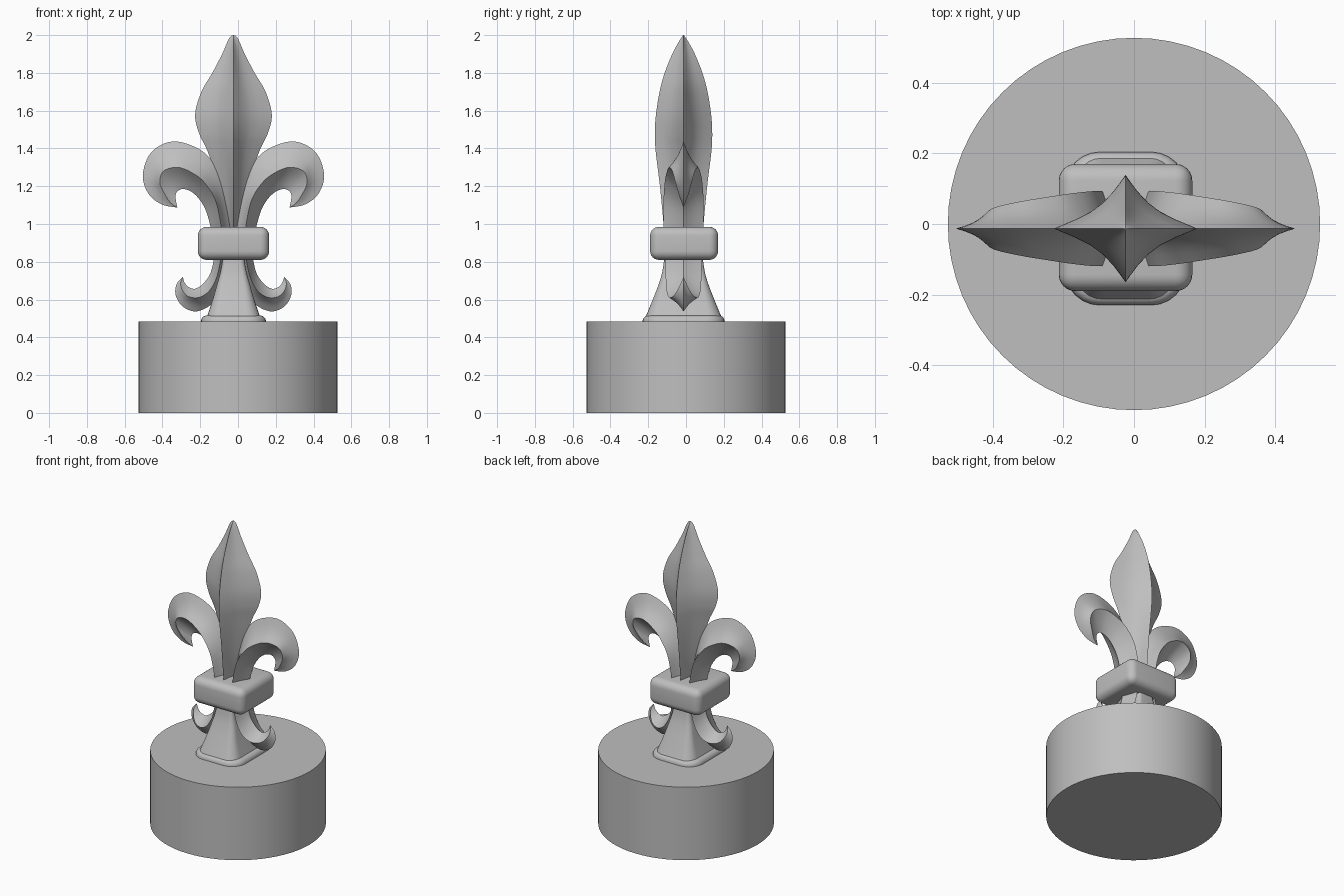
import bpy, bmesh, math
from mathutils import Vector

cube = bpy.data.objects.get("Cube")
if cube:
    bpy.data.objects.remove(cube, do_unlink=True)

CX, CY = -0.024, -0.013   # axis of the ornament

stone = bpy.data.materials.new("grey stone")
stone.use_nodes = True
grey = (0.52, 0.52, 0.52, 1)
stone.diffuse_color = grey
stone.node_tree.nodes["Principled BSDF"].inputs["Base Color"].default_value = grey


def finish(name, bm, location, angle=30):
    bmesh.ops.remove_doubles(bm, verts=bm.verts, dist=0.0004)
    bmesh.ops.recalc_face_normals(bm, faces=bm.faces)
    mesh = bpy.data.meshes.new(name)
    bm.to_mesh(mesh)
    bm.free()
    mesh.materials.append(stone)
    obj = bpy.data.objects.new(name, mesh)
    bpy.context.collection.objects.link(obj)
    obj.location = location
    bpy.ops.object.select_all(action='DESELECT')
    obj.select_set(True)
    bpy.context.view_layer.objects.active = obj
    bpy.ops.object.shade_smooth_by_angle(angle=math.radians(angle))
    return obj


def smooth_rows(rows, steps=6):
    """Catmull-Rom interpolation through rows of numbers."""
    out = []
    for i in range(len(rows) - 1):
        a, b = rows[max(i - 1, 0)], rows[i]
        c, d = rows[i + 1], rows[min(i + 2, len(rows) - 1)]
        for s in range(steps):
            t = s / steps
            out.append([0.5 * (2 * q + (r - p) * t + (2 * p - 5 * q + 4 * r - w) * t * t
                               + (3 * q - p - 3 * r + w) * t ** 3)
                        for p, q, r, w in zip(a, b, c, d)])
    return out + [list(rows[-1])]


def loft(bm, rings):
    loops = [[bm.verts.new(p) for p in ring] for ring in rings]
    n = len(loops[0])
    for low, high in zip(loops, loops[1:]):
        for i in range(n):
            j = (i + 1) % n
            bm.faces.new((low[i], low[j], high[j], high[i]))
    bm.faces.new(loops[0])
    bm.faces.new(loops[-1])


def four_sided(corners, hollows, steps=5):
    """Section with four sharp corners; each side sags towards the middle."""
    middle = sum(corners, Vector()) / 4
    ring = []
    for i in range(4):
        a, b = corners[i], corners[(i + 1) % 4]
        for s in range(steps):
            t = s / steps
            p = a.lerp(b, t)
            ring.append(p.lerp(middle, hollows[i] * 4 * t * (1 - t)))
    return ring


def rounded_rectangle(hx, hy, r, z, steps=6):
    ring = []
    for k, (sx, sy) in enumerate(((1, 1), (-1, 1), (-1, -1), (1, -1))):
        for s in range(steps + 1):
            a = math.pi / 2 * (k + s / steps)
            ring.append((sx * (hx - r) + r * math.cos(a), sy * (hy - r) + r * math.sin(a), z))
    return ring


# Round plinth
bm = bmesh.new()
bmesh.ops.create_cone(bm, cap_ends=True, segments=64, radius1=0.527, radius2=0.527, depth=0.483)
finish("plinth", bm, (0, 0, 0.2415))

# Foot plate with a rounded upper edge
bm = bmesh.new()
loft(bm, [rounded_rectangle(0.172 - d, 0.217 - d, 0.1 - d, z)
          for d, z in ((0, 0.475), (0, 0.49), (0.005, 0.502), (0.014, 0.511), (0.026, 0.515))])
finish("foot_plate", bm, (CX, CY, 0))

# Flared stem: height, half width, half depth, corner radius
bm = bmesh.new()
stem = [(0.51, 0.14, 0.2, 0.07), (0.6, 0.11, 0.163, 0.05), (0.68, 0.087, 0.132, 0.035),
        (0.75, 0.068, 0.112, 0.025), (0.85, 0.05, 0.098, 0.02)]
loft(bm, [rounded_rectangle(x, y, r, z) for z, x, y, r in smooth_rows(stem)])
finish("flared_stem", bm, (CX, CY, 0), 40)

# Collar: box with rounded edges
bm = bmesh.new()
bmesh.ops.create_cube(bm, size=1)
bmesh.ops.scale(bm, vec=(0.378, 0.36, 0.175), verts=bm.verts)
bmesh.ops.bevel(bm, geom=bm.edges[:], offset=0.047, segments=6, profile=0.5, affect='EDGES')
finish("collar", bm, (CX, -0.01, 0.8975), 40)

# Central petal: height, half width, half depth
bm = bmesh.new()
petal = [(0.9, 0.015, 0.1), (1.0, 0.026, 0.106), (1.2, 0.075, 0.125), (1.38, 0.135, 0.147),
         (1.48, 0.182, 0.152), (1.58, 0.203, 0.146), (1.7, 0.17, 0.127), (1.8, 0.112, 0.1),
         (1.9, 0.06, 0.06), (1.96, 0.034, 0.028), (1.99, 0.018, 0.009), (2.0, 0.002, 0.002)]
loft(bm, [four_sided([Vector(p) for p in ((x, 0, z), (0, y, z), (-x, 0, z), (0, -y, z))], [0.2] * 4)
          for z, x, y in smooth_rows(petal)])
finish("central_petal", bm, (CX, CY, 0))

# Curled leaves: outer edge (x, z), side ridge (x, z, half depth), inner edge (x, z)
side_petal = [
    (0.0, 0.92, 0.055, 0.92, 0.105, 0.105, 0.92),
    (0.04, 1.15, 0.09, 1.11, 0.106, 0.142, 1.06),
    (0.09, 1.3, 0.15, 1.215, 0.1, 0.18, 1.13),
    (0.18, 1.395, 0.217, 1.27, 0.09, 0.222, 1.17),
    (0.32, 1.437, 0.296, 1.3, 0.077, 0.263, 1.185),
    (0.435, 1.38, 0.37, 1.28, 0.06, 0.292, 1.177),
    (0.48, 1.26, 0.39, 1.22, 0.043, 0.306, 1.155),
    (0.45, 1.16, 0.362, 1.155, 0.025, 0.305, 1.125),
    (0.38, 1.104, 0.335, 1.115, 0.01, 0.3, 1.103),
    (0.297, 1.087, 0.297, 1.087, 0.0, 0.297, 1.087)]
lower_curl = [
    (0.03, 0.86, 0.06, 0.86, 0.098, 0.095, 0.86),
    (0.05, 0.7, 0.085, 0.73, 0.095, 0.12, 0.745),
    (0.1, 0.59, 0.125, 0.65, 0.09, 0.16, 0.685),
    (0.19, 0.538, 0.18, 0.612, 0.078, 0.2, 0.658),
    (0.265, 0.56, 0.235, 0.615, 0.058, 0.23, 0.662),
    (0.305, 0.62, 0.268, 0.645, 0.035, 0.25, 0.677),
    (0.302, 0.68, 0.28, 0.685, 0.015, 0.262, 0.697),
    (0.268, 0.72, 0.268, 0.72, 0.0, 0.268, 0.72)]

for leaf, rows in (("side_petal", side_petal), ("lower_curl", lower_curl)):
    for side, s in (("left", 1), ("right", -1)):
        bm = bmesh.new()
        rings = []
        for ox, oz, rx, rz, ry, ix, iz in smooth_rows(rows):
            corners = [Vector(p) for p in ((s * ox, 0, oz), (s * rx, ry, rz),
                                           (s * ix, 0, iz), (s * rx, -ry, rz))]
            rings.append(four_sided(corners, [0.15, 0.08, 0.08, 0.15]))
        loft(bm, rings)
        finish(side + "_" + leaf, bm, (CX, CY, 0))
